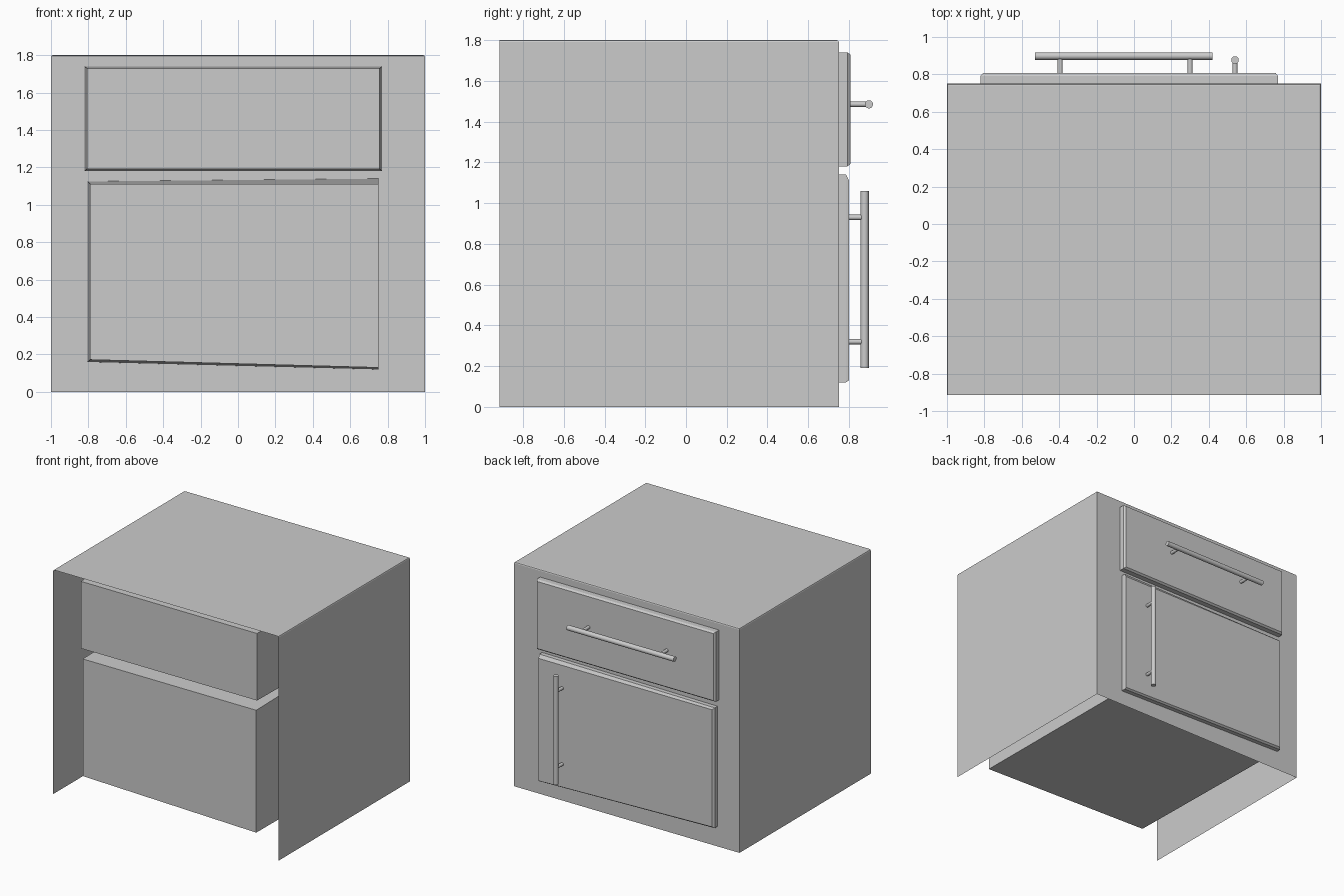
import bpy, bmesh
from mathutils import Vector

if "Cube" in bpy.data.objects:
    bpy.data.objects.remove(bpy.data.objects["Cube"])

BACK, FACE = -0.915, 0.75


def finish(name, bm):
    bmesh.ops.recalc_face_normals(bm, faces=bm.faces)
    me = bpy.data.meshes.new(name)
    bm.to_mesh(me)
    bm.free()
    ob = bpy.data.objects.new(name, me)
    bpy.context.collection.objects.link(ob)
    return ob


def loft(name, rings):
    """Closed solid through (y, four xz corners) rings."""
    bm = bmesh.new()
    loops = [[bm.verts.new((x, y, z)) for x, z in pts] for y, pts in rings]
    for a, b in zip(loops, loops[1:]):
        for i in range(4):
            j = (i + 1) % 4
            bm.faces.new((a[i], a[j], b[j], b[i]))
    bm.faces.new(loops[0])
    bm.faces.new(loops[-1])
    return finish(name, bm)


def rod(name, a, b, r):
    a, b = Vector(a), Vector(b)
    d = b - a
    bpy.ops.mesh.primitive_cylinder_add(vertices=24, radius=r, depth=d.length,
                                        location=(a + b) / 2)
    ob = bpy.context.object
    ob.name = name
    ob.rotation_euler = d.to_track_quat('Z', 'Y').to_euler()
    bpy.ops.object.shade_smooth_by_angle()
    return ob


# Thin cabinet shell, open at the bottom and at -y
bm = bmesh.new()
bmesh.ops.create_cube(bm, size=1)
for v in bm.verts:
    v.co = (v.co.x * 2, FACE if v.co.y > 0 else BACK, 1.8 if v.co.z > 0 else 0)
bm.normal_update()
bmesh.ops.delete(bm, geom=[f for f in bm.faces if f.normal.z < -.5 or f.normal.y < -.5],
                 context='FACES')
top_edges = [e for e in bm.edges if not e.is_boundary
             and all(v.co.z > 1.7 for v in e.verts)]
bmesh.ops.bevel(bm, geom=top_edges, offset=0.01, segments=2, profile=0.5, affect='EDGES')
finish("cabinet_shell", bm)

# Drawer, with chamfered front running back through the cabinet
outer = [(-.82, 1.18), (.77, 1.18), (.77, 1.74), (-.82, 1.74)]
inner = [(-.807, 1.192), (.757, 1.192), (.757, 1.73), (-.807, 1.73)]
loft("drawer", [(-.84, inner), (FACE, outer), (.792, outer), (.807, inner)])

# Cupboard door and box, slightly out of square
outer = [(-.805, .16), (.752, .12), (.752, 1.14), (-.805, 1.125)]
inner = [(-.79, .172), (.75, .13), (.75, 1.112), (-.79, 1.112)]
loft("cupboard", [(-.84, inner), (FACE, outer), (.785, outer), (.80, inner)])

# Drawer handle
rod("drawer_handle_bar", (-.53, .898, 1.485), (.42, .898, 1.485), .02)
for x in (-.395, .30):
    rod("drawer_handle_post", (x, .80, 1.485), (x, .895, 1.485), .013)

# Cupboard handle
rod("cupboard_handle_bar", (.54, .877, .19), (.54, .877, 1.06), .02)
for z in (.32, .93):
    rod("cupboard_handle_post", (.54, .79, z), (.54, .875, z), .013)
